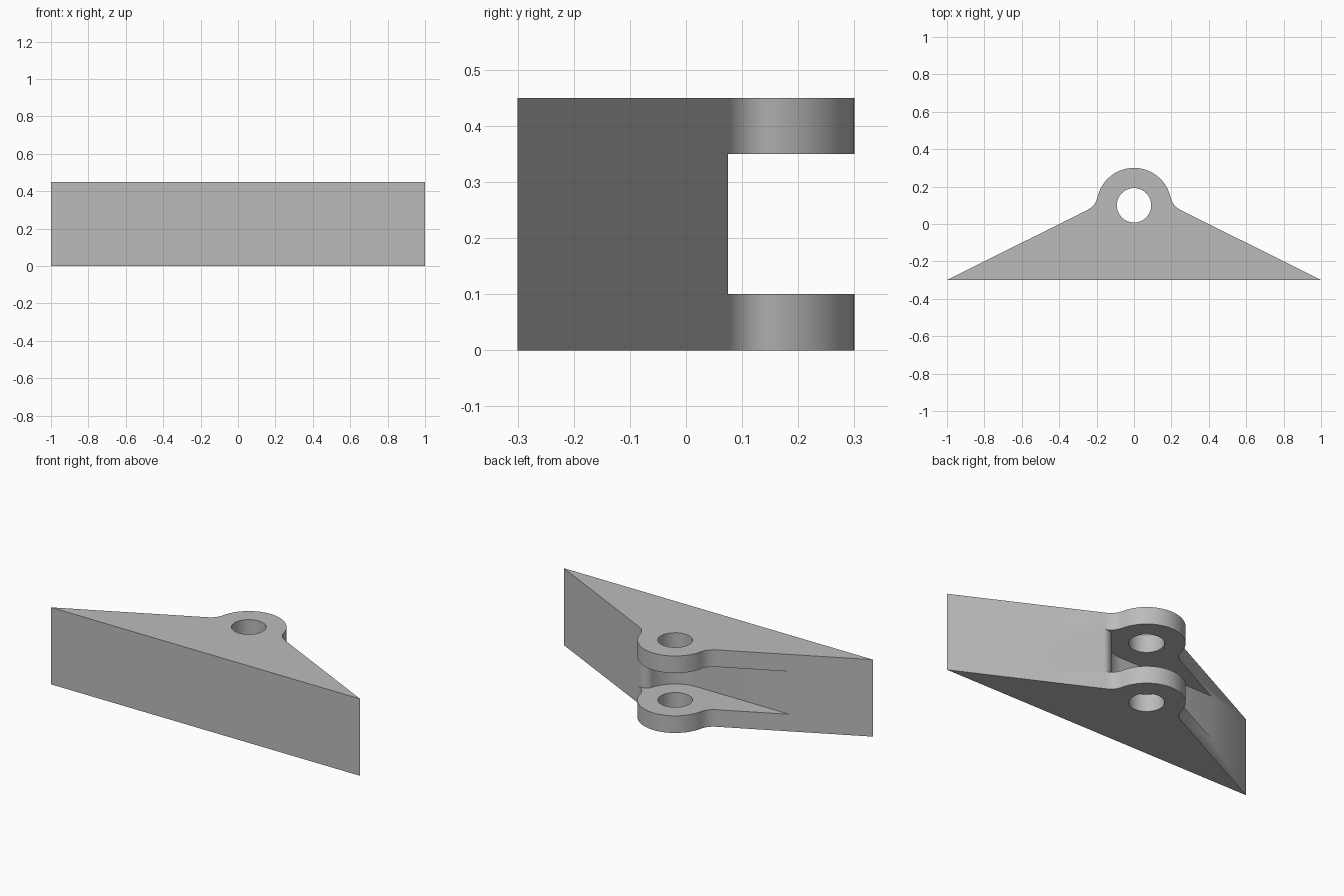
import bpy, bmesh
from math import cos, sin, radians

cube = bpy.data.objects.get("Cube")
if cube:
    bpy.data.objects.remove(cube)

HEIGHT = 0.45
PIVOT = (0, 0.1)
LOBE = 0.2


def arc(center, radius, start, end, steps):
    """Points along an arc, angles in degrees."""
    angles = [radians(start + (end - start) * i / steps) for i in range(steps + 1)]
    return [(center[0] + radius * cos(a), center[1] + radius * sin(a)) for a in angles]


def prism(name, outline, bottom, top):
    """Extrude a flat outline between two heights."""
    bm = bmesh.new()
    base = bm.faces.new([bm.verts.new((x, y, bottom)) for x, y in outline])
    extruded = bmesh.ops.extrude_face_region(bm, geom=[base])["geom"]
    verts = [v for v in extruded if isinstance(v, bmesh.types.BMVert)]
    bmesh.ops.translate(bm, verts=verts, vec=(0, 0, top - bottom))
    bmesh.ops.recalc_face_normals(bm, faces=bm.faces)
    mesh = bpy.data.meshes.new(name)
    bm.to_mesh(mesh)
    bm.free()
    obj = bpy.data.objects.new(name, mesh)
    bpy.context.collection.objects.link(obj)
    return obj


# Wedge with a rounded, filleted hinge lobe at the back
outline = [(-1, -0.3), (1, -0.3)]
outline += arc((0.293, 0.165), 0.1, 243.4, 192.5, 10)
outline += arc(PIVOT, LOBE, 12.5, 167.5, 36)[1:-1]
outline += arc((-0.293, 0.165), 0.1, -12.5, -63.4, 10)
body = prism("hinge_bracket", outline, 0, HEIGHT)

# Slot between the two knuckles, with a rounded lip on the left
slot = [(-0.7, 0.5), (-0.7, -0.1)]
slot += arc(PIVOT, LOBE, -90, -17.5, 20)
slot += arc((0.238, 0.025), 0.05, 162.5, 63.4, 12)[1:]
slot += [(0.3, 0.5)]
slot_cutter = prism("slot_cutter", slot, 0.1, 0.35)

# Pin hole through both knuckles
hole = arc(PIVOT, 0.092, 0, 360, 48)[:-1]
hole_cutter = prism("pin_hole_cutter", hole, -0.1, HEIGHT + 0.1)

for cutter in (slot_cutter, hole_cutter):
    cut = body.modifiers.new(cutter.name, "BOOLEAN")
    cut.operation = "DIFFERENCE"
    cut.solver = "EXACT"
    cut.object = cutter
    cutter.hide_render = True

# Apply the cuts and drop the cutters
bpy.ops.object.select_all(action="DESELECT")
body.select_set(True)
bpy.context.view_layer.objects.active = body
for name in [m.name for m in body.modifiers]:
    bpy.ops.object.modifier_apply(modifier=name)
for cutter in (slot_cutter, hole_cutter):
    bpy.data.objects.remove(cutter)

# Plain grey finish
grey = bpy.data.materials.new("plain_grey")
grey.use_nodes = True
colour = (0.5, 0.5, 0.5, 1)
grey.diffuse_color = colour
grey.node_tree.nodes["Principled BSDF"].inputs["Base Color"].default_value = colour
body.data.materials.clear()
body.data.materials.append(grey)
bpy.ops.object.shade_smooth_by_angle(angle=radians(30))
